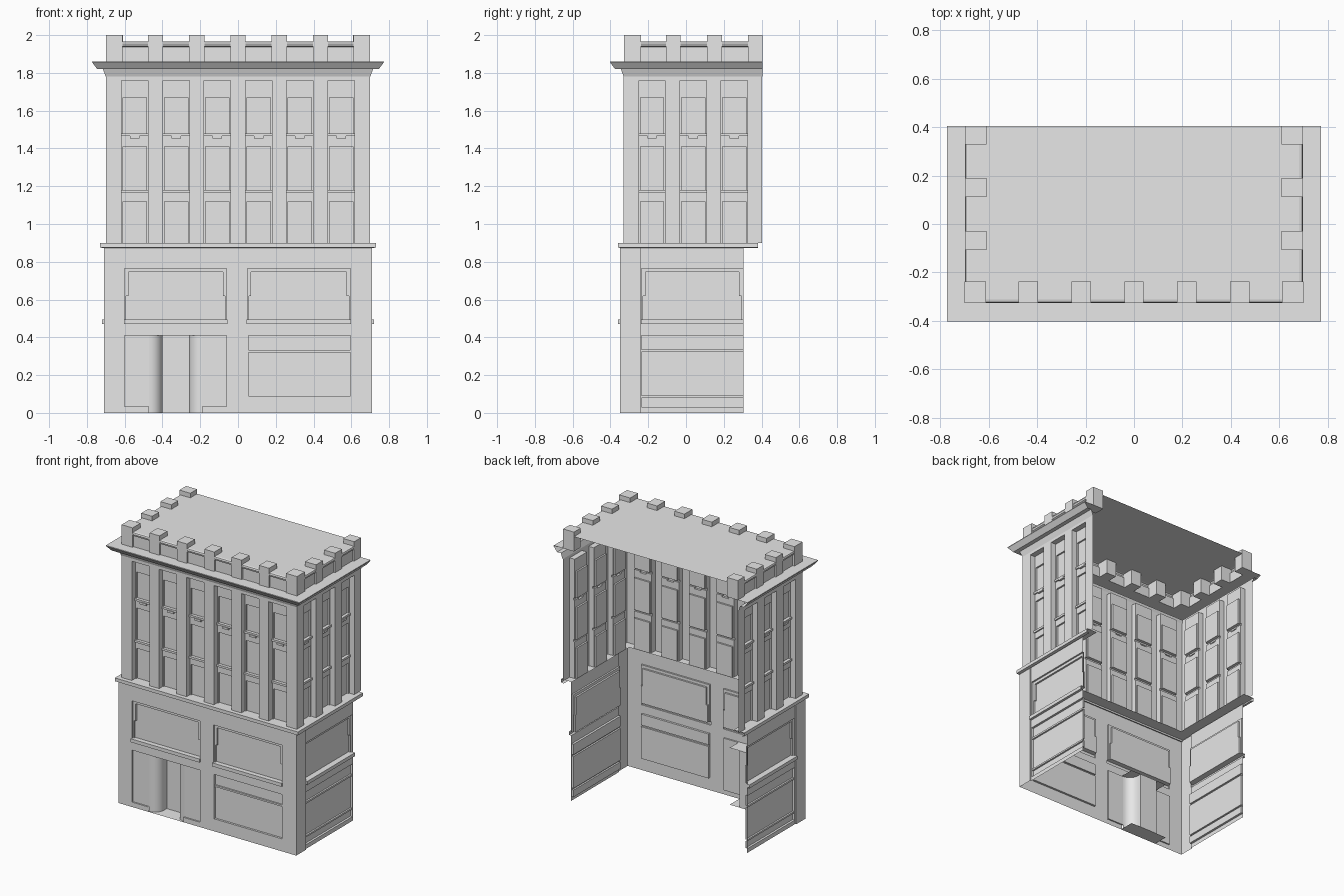
import bpy, bmesh, math

cube = bpy.data.objects.get("Cube")
if cube:
    bpy.data.objects.remove(cube, do_unlink=True)

stone = bpy.data.materials.new("pale_grey")
stone.use_nodes = True
stone.diffuse_color = (0.8, 0.8, 0.8, 1)
stone.node_tree.nodes["Principled BSDF"].inputs["Base Color"].default_value = (0.8, 0.8, 0.8, 1)


def make(name, quads, flip=False):
    """Object from a list of polygons, each a list of points."""
    bm = bmesh.new()
    for quad in quads:
        bm.faces.new([bm.verts.new(p) for p in (quad[::-1] if flip else quad)])
    bmesh.ops.remove_doubles(bm, verts=bm.verts, dist=0.0001)
    mesh = bpy.data.meshes.new(name)
    bm.to_mesh(mesh)
    bm.free()
    mesh.materials.append(stone)
    obj = bpy.data.objects.new(name, mesh)
    bpy.context.collection.objects.link(obj)
    return obj


def box(name, x0, x1, y0, y1, z0, z1):
    bm = bmesh.new()
    bmesh.ops.create_cube(bm, size=1)
    for v in bm.verts:
        v.co = (x1 if v.co.x > 0 else x0, y1 if v.co.y > 0 else y0, z1 if v.co.z > 0 else z0)
    mesh = bpy.data.meshes.new(name)
    bm.to_mesh(mesh)
    bm.free()
    mesh.materials.append(stone)
    bpy.context.collection.objects.link(bpy.data.objects.new(name, mesh))


def relief(name, place, rects, flip=False):
    """Wall sheet with stepped panels; rects are (u0, u1, v0, v1, depth), later ones win."""
    us = sorted({round(u, 4) for r in rects for u in r[:2]})
    vs = sorted({round(v, 4) for r in rects for v in r[2:4]})

    def depth(i, j):
        u, v = (us[i] + us[i + 1]) / 2, (vs[j] + vs[j + 1]) / 2
        found = None
        for u0, u1, v0, v1, d in rects:
            if u0 < u < u1 and v0 < v < v1:
                found = d
        return found

    quads = []
    for i in range(len(us) - 1):
        for j in range(len(vs) - 1):
            a = depth(i, j)
            if a is None:
                continue
            u0, u1, v0, v1 = us[i], us[i + 1], vs[j], vs[j + 1]
            quads.append([place(u0, v0, a), place(u1, v0, a), place(u1, v1, a), place(u0, v1, a)])
            b = depth(i + 1, j) if i + 2 < len(us) else None
            if b is not None and b != a:
                quads.append([place(u1, v0, a), place(u1, v0, b), place(u1, v1, b), place(u1, v1, a)])
            b = depth(i, j + 1) if j + 2 < len(vs) else None
            if b is not None and b != a:
                quads.append([place(u0, v1, a), place(u1, v1, a), place(u1, v1, b), place(u0, v1, b)])
    return make(name, quads, flip)


def sweep(name, profile, back):
    """Moulding profile of (offset, z) carried round the right, front and left sides."""
    def ring(o, z):
        x, y = 0.70 + o, -0.33 - o
        return [(-x, back, z), (-x, y, z), (x, y, z), (x, back, z)]
    rings = [ring(*p) for p in profile]
    return make(name, [[a[k], a[k + 1], b[k + 1], b[k]]
                       for a, b in zip(rings, rings[1:]) for k in range(3)])


def front(y):
    return lambda u, v, d: (u, y + d, v)


def side(s, x):
    return lambda u, v, d: (s * (x - d), u, v)


def bays(centres):
    """Tall window bays with three stacked windows and a small bracketed sill."""
    out = []
    for c in centres:
        out.append((c - 0.07, c + 0.07, 0.90, 1.76, 0.04))
        for z0, z1 in ((0.90, 1.12), (1.18, 1.41), (1.48, 1.67)):
            out.append((c - 0.062, c + 0.062, z0, z1, 0.052))
        for z in (1.165, 1.465):
            out.append((c - 0.07, c + 0.07, z, z + 0.015, 0.03))
        out.append((c - 0.025, c + 0.025, 1.453, 1.468, 0.025))
    return out


def shop_window(u0, u1, d):
    """Wide window with a stepped frame and a projecting sill."""
    return [(u0, u1, 0.495, 0.765, d + 0.012),
            (u0 + 0.008, u1 - 0.008, 0.495, 0.62, d + 0.025),
            (u0 + 0.02, u1 - 0.02, 0.62, 0.745, d + 0.025),
            (u0 - 0.004, u1 + 0.004, 0.47, 0.495, -0.01)]


# Upper storeys
relief("upper_front_wall", front(-0.33),
       [(-0.70, 0.70, 0.90, 1.78, 0)] + bays([(k - 2.5) * 0.2185 for k in range(6)]))
for s, label in ((1, "left"), (-1, "right")):
    relief("upper_wall_" + label, side(s, 0.70),
           [(-0.33, 0.403, 0.90, 1.78, 0)] + bays([-0.18, 0.038, 0.255]), s < 0)

# Ground storey front: shop panel on one half, recessed entrance on the other
relief("lower_front_wall", front(-0.35),
       [(-0.71, 0.71, 0, 0.88, 0)]
       + shop_window(-0.60, -0.06, 0) + shop_window(0.05, 0.595, 0)
       + [(0.055, 0.595, 0.09, 0.41, 0.015), (0.055, 0.595, 0.32, 0.332, 0.004),
          (-0.60, -0.06, 0.035, 0.41, 0.01), (-0.47, -0.19, 0, 0.41, None)])

# Ground storey sides
for s, label in ((1, "left"), (-1, "right")):
    relief("lower_wall_" + label, side(s, 0.71),
           [(-0.35, 0.305, 0, 0.88, 0), (-0.24, 0.305, 0, 0.88, 0.008)]
           + shop_window(-0.235, 0.301, 0.008)
           + [(-0.235, 0.301, 0.03, 0.41, 0.024), (-0.235, 0.301, 0.08, 0.092, 0.012),
              (-0.235, 0.301, 0.322, 0.335, 0.012)], s < 0)

# Entrance porch with rounded reveals
arc = [(-0.47 + 0.07 * math.sin(t), -0.27 - 0.07 * math.cos(t))
       for t in (k * math.pi / 16 for k in range(9))] + [(-0.40, -0.24)]
path = arc + [(-0.66 - x, y) for x, y in reversed(arc)]
porch = make("porch_walls", [[(*a, 0), (*b, 0), (*b, 0.41), (*a, 0.41)]
                             for a, b in zip(path, path[1:])])
bpy.ops.object.select_all(action="DESELECT")
porch.select_set(True)
bpy.context.view_layer.objects.active = porch
bpy.ops.object.shade_smooth_by_angle(angle=math.radians(30))
for name, z in (("porch_floor", 0), ("porch_ceiling", 0.41)):
    make(name, [[(-0.48, -0.35, z), (-0.18, -0.35, z), (-0.18, -0.24, z), (-0.48, -0.24, z)]], z > 0)

# Mouldings
sweep("storey_ledge", [(0.01, 0.872), (0.03, 0.876), (0.03, 0.90), (-0.055, 0.90)], 0.38)
sweep("cornice", [(0, 1.78), (0.015, 1.82), (0.045, 1.82), (0.072, 1.855),
                  (0.072, 1.86), (-0.02, 1.86)], 0.405)
sweep("parapet", [(-0.015, 1.86), (-0.015, 1.937), (-0.006, 1.942), (-0.003, 1.954),
                  (-0.007, 1.964), (-0.018, 1.967)], 0.405)

# Roof deck
make("roof", [[(-0.682, -0.312, 1.967), (0.682, -0.312, 1.967),
               (0.682, 0.405, 1.967), (-0.682, 0.405, 1.967)]])

# Parapet blocks
for k in range(7):
    c = (k - 3) * 0.2185
    w = 0.044 if k in (0, 6) else 0.04
    box("front_parapet_block", c - w, c + w, -0.327, -0.237, 1.86, 2.0)
for s in (-1, 1):
    for y0, y1 in ((-0.107, -0.028), (0.111, 0.19), (0.328, 0.405)):
        x0, x1 = sorted((s * 0.61, s * 0.697))
        box("side_parapet_block", x0, x1, y0, y1, 1.86, 2.0)
